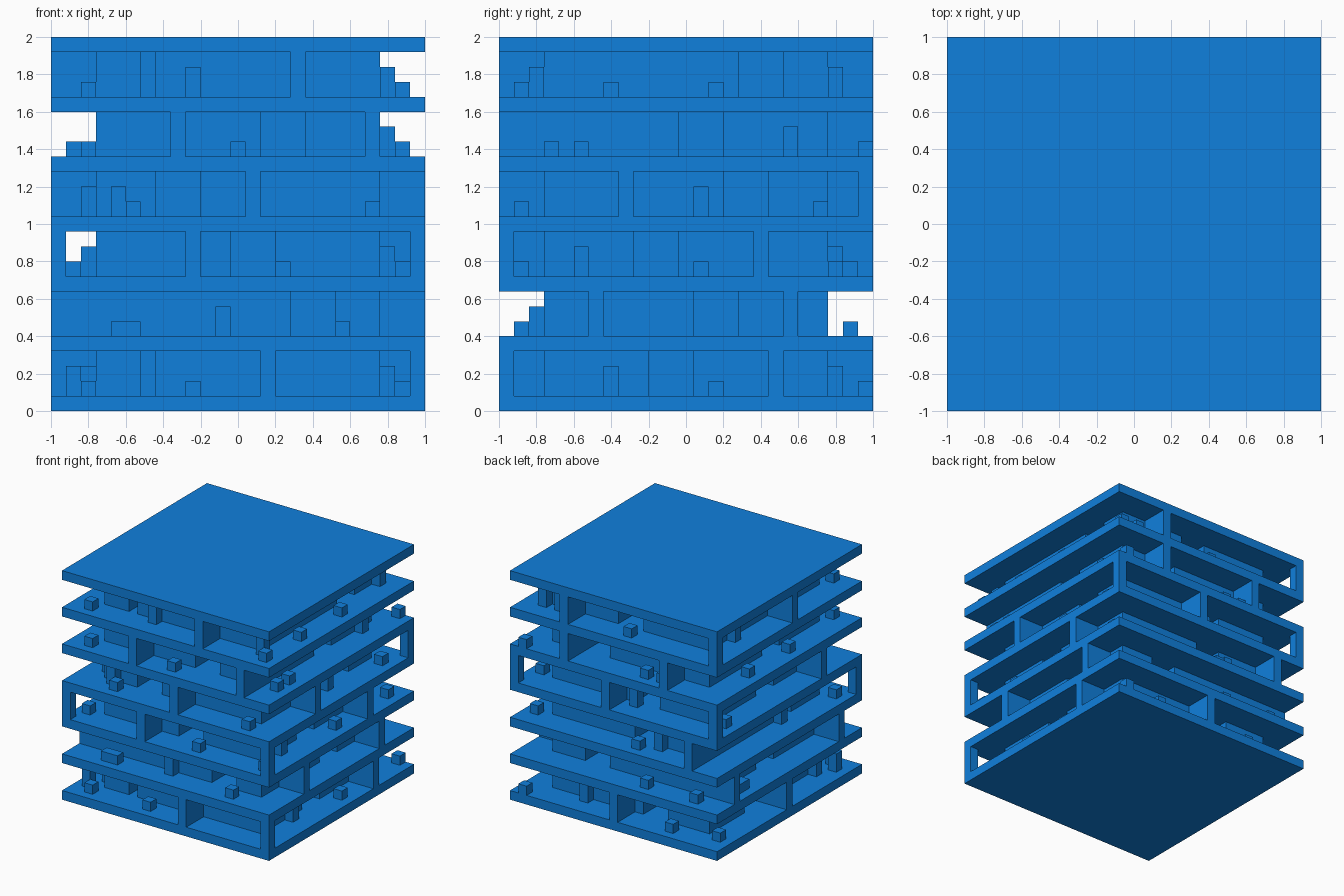
import bpy, bmesh, random

if "Cube" in bpy.data.objects:
    bpy.data.objects.remove(bpy.data.objects["Cube"])

random.seed(4)
U = 0.08            # module of the whole tower
STEP = 4 * U        # floor-to-floor height
CORE, DEEP = 0.76, 0.52

mat = bpy.data.materials.new("blue")
mat.diffuse_color = (0.005, 0.215, 0.72, 1)
mat.use_nodes = True
mat.node_tree.nodes["Principled BSDF"].inputs["Base Color"].default_value = mat.diffuse_color


def side_box(bm, side, a0, a1, d0, d1, z0, z1):
    """Box along a facade: a = position along it, d = distance from the axis."""
    sign = -1 if side in "FL" else 1
    a, d = (a0 + a1) / 2, sign * (d0 + d1) / 2
    size = (a1 - a0, d1 - d0)
    x, y = (a, d) if side in "FB" else (d, a)
    sx, sy = size if side in "FB" else size[::-1]
    for v in bmesh.ops.create_cube(bm, size=1)["verts"]:
        v.co = (x + v.co.x * sx, y + v.co.y * sy, (z0 + z1) / 2 + v.co.z * (z1 - z0))


def finish(bm, name):
    me = bpy.data.meshes.new(name)
    bm.to_mesh(me)
    bm.free()
    me.materials.append(mat)
    bpy.context.collection.objects.link(bpy.data.objects.new(name, me))


# Fins reaching the slab edge: start along each facade (0.92 / -1 give corner posts)
fins = [
    {"F": [0.12, 0.92], "R": [0.44], "B": [-0.04], "L": [-0.04]},
    {"R": [-0.52, 0.52], "L": [-0.76, 0.68]},
    {"F": [-1, -0.28, 0.92], "R": [0.36], "B": [-0.76]},
    {"F": [0.04], "R": [-0.36], "B": [-1, 0.04, 0.92], "L": [-0.52]},
    {"F": [-0.36, 0.68], "B": [0.44, -0.52]},
    {"F": [0.28], "B": [-1, 0.44], "L": [-0.12]},
]
# Niches on front and right: start along the facade; the other sides are varied
niches = [
    {"F": -0.68, "R": -0.2}, {"F": 0.28, "R": 0.04}, {"R": -0.28},
    {"F": -0.44, "R": 0.2}, {"F": 0.12, "R": -0.04}, {"F": -0.68, "R": 0.28},
]
# Ledge cubes on front and right: centre along the facade; the other sides are varied
cubes = [
    {"F": [-.88, -.8, -.24], "R": [-.4, .16, .96]},
    {"F": [-.64, -.56, -.08, .56], "R": []},
    {"F": [.24], "R": [-.88, -.56, .08, .8]},
    {"F": [-.64, -.56, .72], "R": [.08, .72]},
    {"F": [-.8, 0], "R": [-.72, -.56, .56, .96]},
    {"F": [-.8, -.24], "R": [-.88, -.8, -.4, .16, .8]},
]

# Floor slabs
for k in range(7):
    bm = bmesh.new()
    side_box(bm, "B", -1, 1, -1, 1, k * STEP, k * STEP + U)
    finish(bm, f"floor_slab_{k}")

for k in range(6):
    z0, z1 = k * STEP + U, (k + 1) * STEP

    # Core with niches
    bm = bmesh.new()
    side_box(bm, "B", -DEEP, DEEP, -DEEP, DEEP, z0, z1)
    for s in "FRBL":
        start = niches[k].get(s, U * random.randint(-6, 3) + U / 2)
        for a0, a1 in ((-CORE, start), (start + 3 * U, CORE)):
            side_box(bm, s, a0, a1, DEEP, CORE, z0, z1)
    finish(bm, f"core_{k}")

    # Fins and corner posts
    bm = bmesh.new()
    for s, starts in fins[k].items():
        for a in starts:
            depth = U if abs(a) > 0.9 else 3 * U
            side_box(bm, s, a, a + U, 1 - depth, 1, z0, z1)
    finish(bm, f"fins_{k}")

    # Ledge cubes, some against the wall and two modules high
    bm = bmesh.new()
    for s in "FRBL":
        spots = cubes[k].get(s)
        if spots is None:
            spots = [U * i for i in random.sample(range(-10, 11), 2)]
        for i, a in enumerate(spots):
            at_wall = (i + k) % 3 == 0
            d = 0.8 if at_wall else 0.88
            side_box(bm, s, a - U / 2, a + U / 2, d - U / 2, d + U / 2,
                     z0, z0 + (2 if at_wall else 1) * U)
    finish(bm, f"ledge_cubes_{k}")
